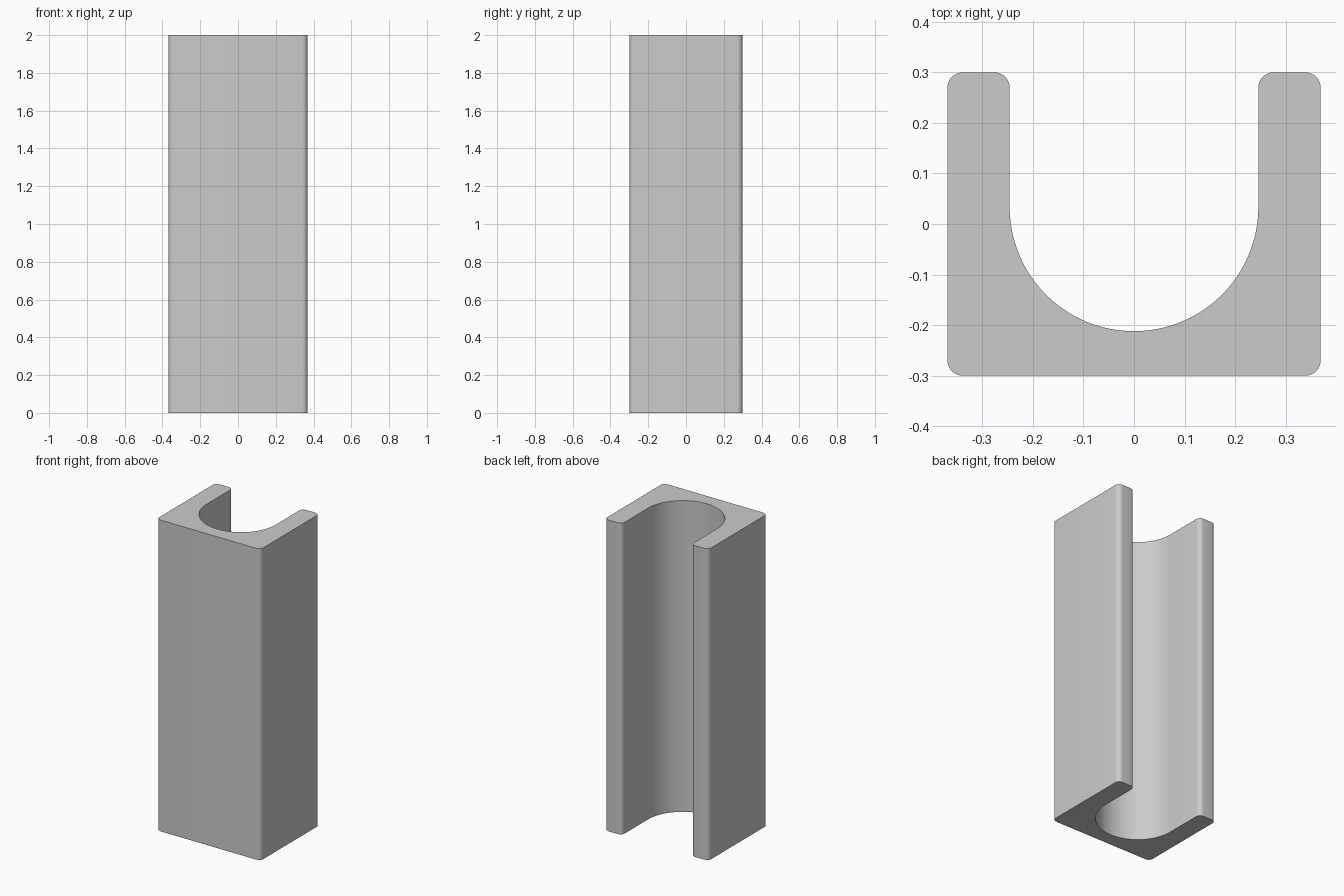
import bpy
import bmesh
from math import cos, sin, pi, radians

cube = bpy.data.objects.get("Cube")
if cube:
    bpy.data.objects.remove(cube, do_unlink=True)

HEIGHT = 2.0
HALF_WIDTH, HALF_DEPTH = 0.369, 0.3
CHANNEL_RADIUS, CHANNEL_Y = 0.246, 0.034
CORNER = 0.03


def arc(cx, cy, radius, start, end, steps):
    """Points along an arc, angles in degrees."""
    angles = [radians(start + (end - start) * i / steps) for i in range(steps + 1)]
    return [(cx + radius * cos(a), cy + radius * sin(a)) for a in angles]


# U-shaped cross-section: rounded outer corners, rounded arm tips, round channel
ox, oy = HALF_WIDTH - CORNER, HALF_DEPTH - CORNER
ix = CHANNEL_RADIUS + CORNER
profile = (
    arc(-ox, -oy, CORNER, 180, 270, 8)
    + arc(ox, -oy, CORNER, 270, 360, 8)
    + arc(ox, oy, CORNER, 0, 90, 8)
    + arc(ix, oy, CORNER, 90, 180, 8)
    + arc(0, CHANNEL_Y, CHANNEL_RADIUS, 0, -180, 64)
    + arc(-ix, oy, CORNER, 0, 90, 8)
    + arc(-ox, oy, CORNER, 90, 180, 8)
)

# Extrude the section upward
bm = bmesh.new()
base = bm.faces.new([bm.verts.new((x, y, 0)) for x, y in profile])
result = bmesh.ops.extrude_face_region(bm, geom=[base], use_keep_orig=True)
top_verts = [v for v in result["geom"] if isinstance(v, bmesh.types.BMVert)]
bmesh.ops.translate(bm, verts=top_verts, vec=(0, 0, HEIGHT))
bmesh.ops.recalc_face_normals(bm, faces=bm.faces)
mesh = bpy.data.meshes.new("channel_block")
bm.to_mesh(mesh)
bm.free()

block = bpy.data.objects.new("channel_block", mesh)
bpy.context.collection.objects.link(block)

# Plain grey material
grey = bpy.data.materials.new("light_grey")
grey.use_nodes = True
colour = (0.6, 0.6, 0.6, 1)
grey.diffuse_color = colour
shader = next(n for n in grey.node_tree.nodes if n.type == "BSDF_PRINCIPLED")
shader.inputs["Base Color"].default_value = colour
mesh.materials.append(grey)

# Smooth rounded walls, sharp end rims
bpy.ops.object.select_all(action="DESELECT")
block.select_set(True)
bpy.context.view_layer.objects.active = block
bpy.ops.object.shade_smooth_by_angle(angle=radians(30))
